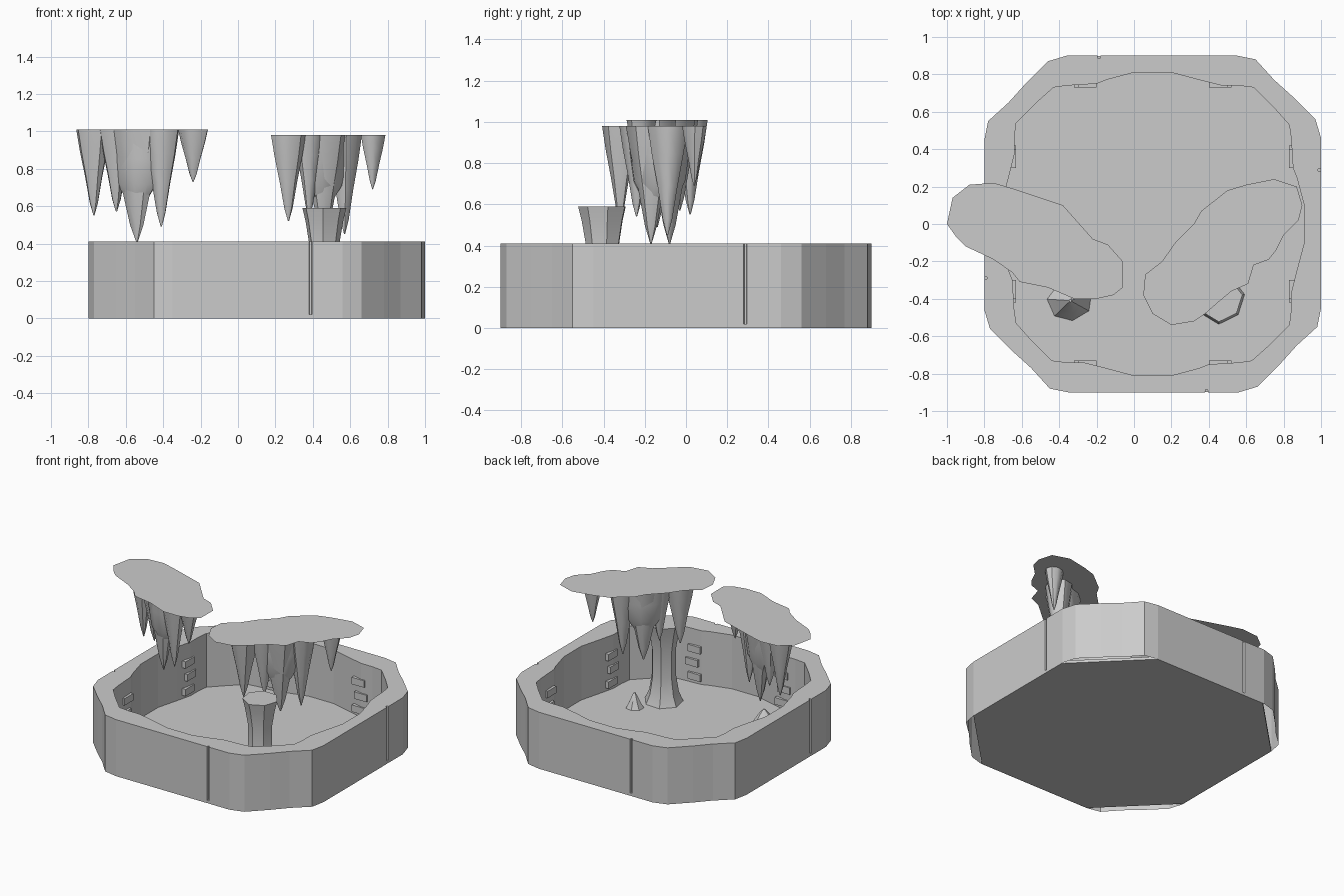
import bpy, bmesh, math, random
from mathutils import Matrix, Vector

random.seed(4)
if "Cube" in bpy.data.objects:
    bpy.data.objects.remove(bpy.data.objects["Cube"])

GREY = (0.6, 0.6, 0.6, 1)
stone = bpy.data.materials.new("grey_stone")
stone.use_nodes = True
stone.diffuse_color = GREY
stone.node_tree.nodes["Principled BSDF"].inputs["Base Color"].default_value = GREY

CENTRE = Vector((0.1, 0, 0))
RIM = 0.41
FLOOR = 0.02


def finish(name, bm, smooth=None):
    mesh = bpy.data.meshes.new(name)
    bm.to_mesh(mesh)
    bm.free()
    ob = bpy.data.objects.new(name, mesh)
    bpy.context.collection.objects.link(ob)
    mesh.materials.append(stone)
    if smooth:
        bpy.ops.object.select_all(action='DESELECT')
        ob.select_set(True)
        bpy.context.view_layer.objects.active = ob
        bpy.ops.object.shade_smooth_by_angle(angle=math.radians(smooth))
    return ob


def four_turns(quarter):
    """Repeat a quarter outline around the room centre."""
    pts = []
    for k in range(4):
        turn = Matrix.Rotation(k * math.pi / 2, 3, 'Z')
        pts += [turn @ Vector((x, y, 0)) + CENTRE for x, y in quarter]
    return pts


def ring(bm, pts, z):
    return [bm.verts.new((p.x, p.y, z)) for p in pts]


def bridge(bm, a, b):
    n = len(a)
    for i in range(n):
        j = (i + 1) % n
        bm.faces.new((a[i], a[j], b[j], b[i]))


# Room wall: outer and inner outlines joined by a flat rim, open underneath
outer = four_turns([(.9, .28), (.885, .283), (.885, .293), (.9, .296), (.9, .46), (.87, .56),
                    (.75, .68), (.65, .77), (.55, .88), (.45, .9)])
inner = four_turns([(.81, .1), (.77, .25), (.75, .3), (.74, .46), (.73, .53), (.65, .62),
                    (.54, .73), (.46, .74), (.37, .74), (.25, .77), (.1, .81)])
bm = bmesh.new()
out_top, in_top = ring(bm, outer, RIM), ring(bm, inner, RIM)
bridge(bm, ring(bm, outer, 0), out_top)
bridge(bm, in_top, ring(bm, inner, FLOOR))
rim_edges = [bm.edges.get((r[i - 1], r[i])) for r in (out_top, in_top) for i in range(len(r))]
bmesh.ops.triangle_fill(bm, edges=rim_edges, use_beauty=True)
bmesh.ops.recalc_face_normals(bm, faces=bm.faces)
finish("room_wall", bm)

# Octagonal floor
octagon = four_turns([(.899, .45), (.45, .899)])
bm = bmesh.new()
low, high = ring(bm, octagon, 0), ring(bm, octagon, FLOOR)
bridge(bm, low, high)
bm.faces.new(low)
bm.faces.new(high)
bmesh.ops.recalc_face_normals(bm, faces=bm.faces)
finish("floor", bm)

# Small stepped ledges where the wall panels meet
bm = bmesh.new()
for k in range(4):
    turn = Matrix.Translation(CENTRE) @ Matrix.Rotation(k * math.pi / 2, 4, 'Z')
    for side in (-1, 1):
        for step, z in enumerate((.07, .17, .27)):
            place = Matrix.Translation((side * (.35 + .02 * (step % 2)), .745, z))
            size = Matrix.Diagonal((.1, .03, .05, 1))
            bmesh.ops.create_cube(bm, size=1, matrix=turn @ place @ size)
finish("wall_ledges", bm)


def sheet(name, pts, z):
    bm = bmesh.new()
    f = bm.faces.new([bm.verts.new((x, y, z)) for x, y in pts])
    f.normal_update()
    if f.normal.z < 0:
        f.normal_flip()
    finish(name, bm)


def spike(name, x, y, z0, z1, rx, ry, angle, profile, sides=9, jitter=.06, cap=False):
    """Tapered rock from z0 to z1; profile holds (fraction along, radius factor)."""
    bm = bmesh.new()
    turn = Matrix.Rotation(math.radians(angle), 3, 'Z')
    wobble = [1 + random.uniform(-jitter, jitter) for _ in range(sides)]
    rows = []
    for t, r in profile:
        pts = []
        for i in range(sides):
            a = math.tau * i / sides
            pts.append(turn @ Vector((rx * r * wobble[i] * math.cos(a),
                                      ry * r * wobble[i] * math.sin(a), 0)) + Vector((x, y, 0)))
        rows.append(ring(bm, pts, z0 + (z1 - z0) * t))
    for a, b in zip(rows, rows[1:]):
        bridge(bm, a, b)
    bm.faces.new(rows[-1])
    if cap:
        bm.faces.new(rows[0])
    bmesh.ops.recalc_face_normals(bm, faces=bm.faces)
    if not cap and sum(f.normal.z for f in bm.faces) > 0:
        bmesh.ops.reverse_faces(bm, faces=bm.faces)
    finish(name, bm, 40)


HANG = [(0, 1), (.25, .8), (.55, .5), (.85, .24), (1, .03)]
MOUND = [(0, 1), (.4, .6), (.8, .28), (1, .06)]

# Flat ceiling patches
sheet("left_ceiling_patch", [
    (-1, 0), (-.97, .14), (-.88, .21), (-.75, .22), (-.65, .19), (-.5, .14), (-.38, .1), (-.3, .01),
    (-.22, -.08), (-.14, -.11), (-.06, -.2), (-.06, -.34), (-.11, -.38), (-.2, -.4), (-.32, -.4),
    (-.46, -.34), (-.61, -.31), (-.65, -.26), (-.75, -.19), (-.9, -.12), (-.95, -.07)], 1.01)
sheet("right_ceiling_patch", [
    (.75, .24), (.87, .2), (.9, .1), (.88, .02), (.8, -.06), (.76, -.14), (.72, -.19), (.64, -.22),
    (.61, -.32), (.52, -.36), (.46, -.41), (.38, -.48), (.32, -.52), (.2, -.54), (.1, -.48),
    (.05, -.38), (.06, -.27), (.15, -.2), (.22, -.1), (.32, 0), (.36, .07), (.5, .18), (.6, .21)], .98)

# Stalactites: x, y, tip height, two radii
left_group = [(-.77, .02, .55, .1, .085), (-.65, -.03, .57, .1, .09), (-.54, -.08, .41, .16, .11),
              (-.41, -.14, .49, .1, .09), (-.24, -.22, .73, .085, .07)]
right_group = [(.27, -.32, .52, .1, .085), (.38, -.24, .54, .09, .08), (.46, -.17, .41, .14, .11),
               (.57, -.09, .45, .1, .09), (.72, .04, .69, .07, .06)]
for side, group, top, angle in (("left", left_group, 1.01, -30), ("right", right_group, .98, 38)):
    for n, (x, y, tip, rx, ry) in enumerate(group):
        spike(f"{side}_stalactite_{n + 1}", x, y, top, tip, rx, ry, angle, HANG)
    # Curtain of rock joining the central stalactites
    x, y = group[2][:2]
    spike(f"{side}_stalactite_curtain", x, y, top, .62, .17, .1, angle,
          [(0, 1), (.4, .86), (.75, .7), (1, .3)])

# Broken pillar and stalagmites on the floor
spike("broken_pillar", .46, -.4, FLOOR, .59, .12, .12, 10,
      [(0, 1.1), (.12, .85), (.35, .68), (.68, .7), (.88, .86), (1, 1)], 7, .03, True)
spike("left_stalagmite", -.34, -.41, FLOOR, .17, .12, .11, 20, MOUND, 7)
spike("right_stalagmite", .56, -.21, FLOOR, .13, .06, .06, 0, MOUND, 7)
